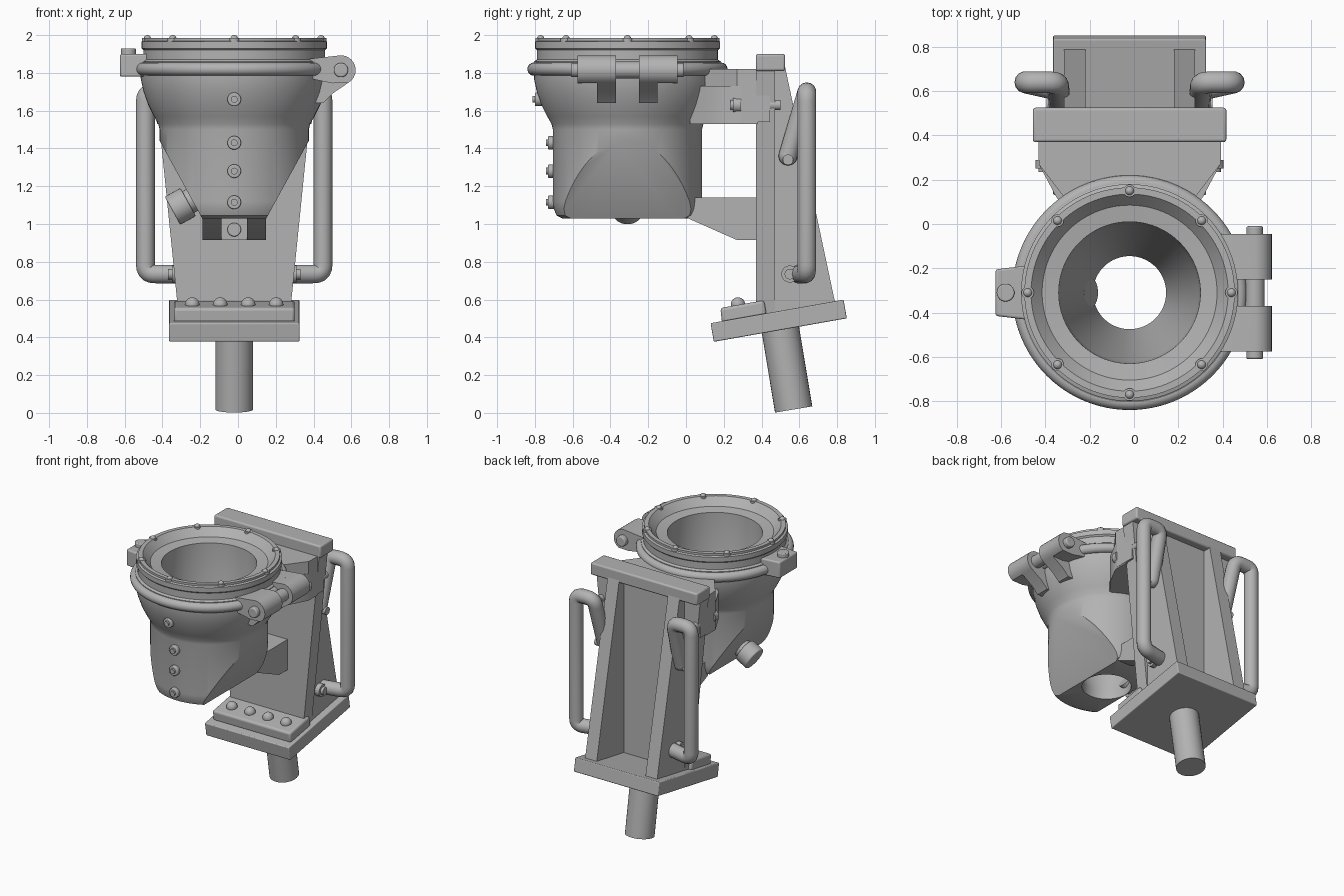
import bpy, bmesh, math
from mathutils import Vector, Matrix

if "Cube" in bpy.data.objects:
    bpy.data.objects.remove(bpy.data.objects["Cube"])

grey = bpy.data.materials.new("cast_grey")
grey.use_nodes = True
grey.diffuse_color = (0.45, 0.45, 0.45, 1)
grey.node_tree.nodes["Principled BSDF"].inputs["Base Color"].default_value = (0.45, 0.45, 0.45, 1)

CX, CY = -0.02, -0.31          # mid plane and bowl axis
TILT = math.radians(10)        # slope of the base


def finish(name, bm, bevel=0, angle=35):
    bmesh.ops.recalc_face_normals(bm, faces=bm.faces)
    me = bpy.data.meshes.new(name)
    bm.to_mesh(me)
    bm.free()
    ob = bpy.data.objects.new(name, me)
    bpy.context.collection.objects.link(ob)
    me.materials.append(grey)
    bpy.ops.object.select_all(action='DESELECT')
    bpy.context.view_layer.objects.active = ob
    ob.select_set(True)
    bpy.ops.object.shade_smooth_by_angle(angle=math.radians(angle))
    if bevel:
        m = ob.modifiers.new("bevel", 'BEVEL')
        m.width, m.segments = bevel, 3
    return ob


def prism(name, pts, axis, lo, hi, bevel=0):
    """Extrude a 2D outline along x (pts are y,z), y (x,z) or z (x,y)."""
    def place(p, h):
        return {'x': (h, p[0], p[1]), 'y': (p[0], h, p[1]), 'z': (p[0], p[1], h)}[axis]
    bm = bmesh.new()
    a = [bm.verts.new(place(p, lo)) for p in pts]
    b = [bm.verts.new(place(p, hi)) for p in pts]
    bm.faces.new(a)
    bm.faces.new(b[::-1])
    n = len(pts)
    for i in range(n):
        bm.faces.new((a[i], a[(i + 1) % n], b[(i + 1) % n], b[i]))
    return finish(name, bm, bevel)


def box(name, x0, x1, y0, y1, z0, z1, bevel=0):
    return prism(name, [(x0, y0), (x1, y0), (x1, y1), (x0, y1)], 'z', z0, z1, bevel)


def cyl(name, a, b, r, r2=None, bevel=0, segs=32):
    a, b = Vector(a), Vector(b)
    d = b - a
    mat = Matrix.Translation((a + b) / 2) @ d.to_track_quat('Z', 'Y').to_matrix().to_4x4()
    bm = bmesh.new()
    bmesh.ops.create_cone(bm, cap_ends=True, segments=segs, radius1=r,
                          radius2=r if r2 is None else r2, depth=d.length, matrix=mat)
    return finish(name, bm, bevel)


def dome(name, c, r):
    bm = bmesh.new()
    bmesh.ops.create_uvsphere(bm, u_segments=20, v_segments=12, radius=r,
                              matrix=Matrix.Translation(c))
    return finish(name, bm)


def lathe(bm, profile, segs=96, closed=True):
    rings = []
    for r, z in profile:
        rings.append([bm.verts.new((CX + r * math.cos(t), CY + r * math.sin(t), z))
                      for t in (2 * math.pi * i / segs for i in range(segs))])
    for k in range(len(rings) if closed else len(rings) - 1):
        p, q = rings[k], rings[(k + 1) % len(rings)]
        for i in range(segs):
            j = (i + 1) % segs
            bm.faces.new((p[i], p[j], q[j], q[i]))


def tube(name, pts, r, corner=0.05):
    """Round-cornered tube through the points."""
    pts = [Vector(p) for p in pts]
    path = [pts[0]]
    for a, b, c in zip(pts, pts[1:], pts[2:]):
        s, e = b + (a - b).normalized() * corner, b + (c - b).normalized() * corner
        path += [s.lerp(b, t).lerp(b.lerp(e, t), t) for t in (0, .2, .4, .6, .8, 1)]
    path.append(pts[-1])
    cu = bpy.data.curves.new(name, 'CURVE')
    cu.dimensions = '3D'
    cu.bevel_depth, cu.bevel_resolution, cu.use_fill_caps = r, 5, True
    sp = cu.splines.new('POLY')
    sp.points.add(len(path) - 1)
    for p, co in zip(sp.points, path):
        p.co = (*co, 1)
    sp.use_smooth = True
    cu.materials.append(grey)
    bpy.context.collection.objects.link(bpy.data.objects.new(name, cu))


# Bowl: turned hollow body, with the lower sides sliced to a wedge
bm = bmesh.new()
lathe(bm, [(.165, 1.03), (.345, 1.03), (.375, 1.045), (.39, 1.08), (.395, 1.12), (.395, 1.5),
           (.402, 1.53), (.425, 1.57), (.455, 1.63), (.48, 1.7), (.495, 1.77), (.495, 1.86),
           (.48, 1.87), (.48, 1.92), (.49, 1.93), (.49, 1.965), (.475, 1.97), (.475, 1.985),
           (.445, 1.985), (.395, 1.93), (.32, 1.92), (.31, 1.5), (.165, 1.1)])
for s in (-1, 1):
    cut = bmesh.ops.bisect_plane(bm, geom=bm.verts[:] + bm.edges[:] + bm.faces[:],
                                 plane_co=(CX + s * .17, 0, 1.03),
                                 plane_no=(s * .877, 0, -.481), clear_outer=True)
    edges = [e for e in cut['geom_cut'] if isinstance(e, bmesh.types.BMEdge)]
    bmesh.ops.edgenet_fill(bm, edges=edges)
finish("bowl", bm)

# Round bead around the bowl
bm = bmesh.new()
lathe(bm, [(.495 + .035 * math.cos(t), 1.82 + .035 * math.sin(t))
           for t in (math.pi * i / 8 for i in range(16))])
finish("bowl_bead", bm, angle=60)

# Rim bolts
for i in range(8):
    t = math.pi * i / 4
    x, y = CX + .46 * math.cos(t), CY + .46 * math.sin(t)
    cyl("rim_bolt", (x, y, 1.93), (x, y, 1.985), .028)
    dome("rim_bolt_head", (x, y, 1.98), .02)

# Studs down the front of the bowl
for z, y in ((1.66, -.80), (1.43, -.73), (1.28, -.73), (1.115, -.73)):
    cyl("front_stud", (CX, y + .1, z), (CX, y, z), .036, bevel=.006)
    cyl("front_stud_pin", (CX, y, z), (CX, y - .012, z), .018)

# Side port on the sliced face
axis = Vector((-.877, 0, -.481))
start = Vector((-.22, CY, 1.14))
cyl("port_neck", start - axis * .03, start + axis * .07, .065)
cyl("port_cap", start + axis * .05, start + axis * .145, .085, bevel=.008)

# Hinge on the left side
HX, HZ = .545, 1.815
cyl("hinge_pin", (HX, -.61, HZ), (HX, -.01, HZ), .038, bevel=.008)
cyl("hinge_sleeve", (HX, -.37, HZ), (HX, -.25, HZ), .045)
eye = [(HX + .078 * math.cos(t), HZ + .078 * math.sin(t))
       for t in (math.radians(a) for a in range(-60, 91, 15))]
for s in (-1, 1):
    y0, y1, y2 = (CY + s * d for d in (.06, .16, .265))
    prism("hinge_lower_arm", eye + [(.43, 1.88), (.40, 1.64), (.45, 1.64), (.5, 1.69)], 'y',
          *sorted((y0, y1)))
    prism("hinge_outer_arm", eye + [(.38, 1.875), (.38, 1.77), (.5, 1.745)], 'y',
          *sorted((y1, y2)))

# Clamp on the right side
prism("clamp_block", [(-.46, -.185), (-.625, -.205), (-.625, -.415), (-.46, -.435)], 'z',
      1.78, 1.9, .01)
cyl("clamp_knob", (-.58, CY, 1.89), (-.58, CY, 1.93), .04, bevel=.006)

# Back plate, top bar and rear ribs
prism("back_plate", [(CX - .295, .52), (CX + .295, .52), (CX + .43, 1.86), (CX - .43, 1.86)],
      'y', .37, .47)
box("top_bar", CX - .437, CX + .437, .37, .525, 1.81, 1.9, .012)
for s in (-1, 1):
    prism("rear_rib", [(.44, .53), (.79, .58), (.525, 1.83), (.44, 1.83)], 'x',
          *sorted((CX + s * .2, CX + s * .295)))

# Upper bracket with its bolts
prism("upper_bracket", [(CX + x, y) for x, y in (
    (-.41, .38), (-.41, .27), (-.33, .12), (-.25, .02), (.25, .02), (.33, .12), (.41, .27), (.41, .38))],
    'z', 1.53, 1.73)
prism("upper_bracket_cap", [(CX + x, y) for x, y in (
    (-.41, .38), (-.41, .27), (-.28, .1), (.28, .1), (.41, .27), (.41, .38))], 'z', 1.72, 1.82)
for s in (-1, 1):
    x = CX + s * .385
    box("bracket_cheek", *sorted((CX + s * .34, CX + s * .412)), .29, .445, 1.54, 1.82)
    cyl("bracket_bolt", (x, .235, 1.63), (x, .5, 1.63), .027)
    cyl("bracket_bolt_head", (x, .25, 1.63), (x, .29, 1.63), .04)

# Lower bracket: two sloping cheeks and a recessed middle
cheek = [(0, 1.14), (.38, 1.14), (.38, .915), (.27, .915), (.01, 1.03)]
middle = [(0, 1.14), (.38, 1.14), (.38, .915), (.27, .915), (.27, 1.03), (.01, 1.03)]
prism("lower_bracket_cheek", cheek, 'x', CX - .168, CX - .068)
prism("lower_bracket_cheek", cheek, 'x', CX + .068, CX + .168)
prism("lower_bracket_middle", middle, 'x', CX - .068, CX + .068)
cyl("lower_bracket_stud", (CX, .3, .97), (CX, .25, .97), .036, bevel=.006)

# Sloping base plate, front pad and its bolts
dy, dz = math.cos(TILT), math.sin(TILT)


def on_base(u, v):
    return (.13 + u * dy - v * dz, .475 + u * dz + v * dy)


prism("base_plate", [on_base(*p) for p in ((0, -.1), (.715, -.1), (.715, 0), (0, 0))], 'x',
      CX - .345, CX + .345, .006)
prism("front_pad", [on_base(*p) for p in ((.06, -.01), (.3, -.01), (.3, .07), (.065, .07))], 'x',
      CX - .32, CX + .32, .015)
for i in range(4):
    y, z = on_base(.16, .072)
    dome("pad_bolt", (CX - .222 + i * .148, y, z), .038)

# Mounting post
cyl("mounting_post", (CX, .495, .47), (CX, .57, .018), .1)

# Side handles with end bolts
for s in (-1, 1):
    def P(x, y, z):
        return (CX + s * x, y, z)
    tube("side_handle", [P(.29, .6, .735), P(.47, .64, .735), P(.47, .64, 1.70),
                         P(.325, .64, 1.70), P(.315, .54, 1.36)], .05)
    dome("handle_end", P(.315, .54, 1.36), .05)
    cyl("handle_foot", P(.27, .55, .735), P(.33, .55, .735), .045)
    cyl("handle_bolt", P(.29, .54, 1.34), P(.375, .54, 1.34), .028)
    cyl("handle_bolt", P(.3, .55, .735), P(.35, .55, .735), .028)
